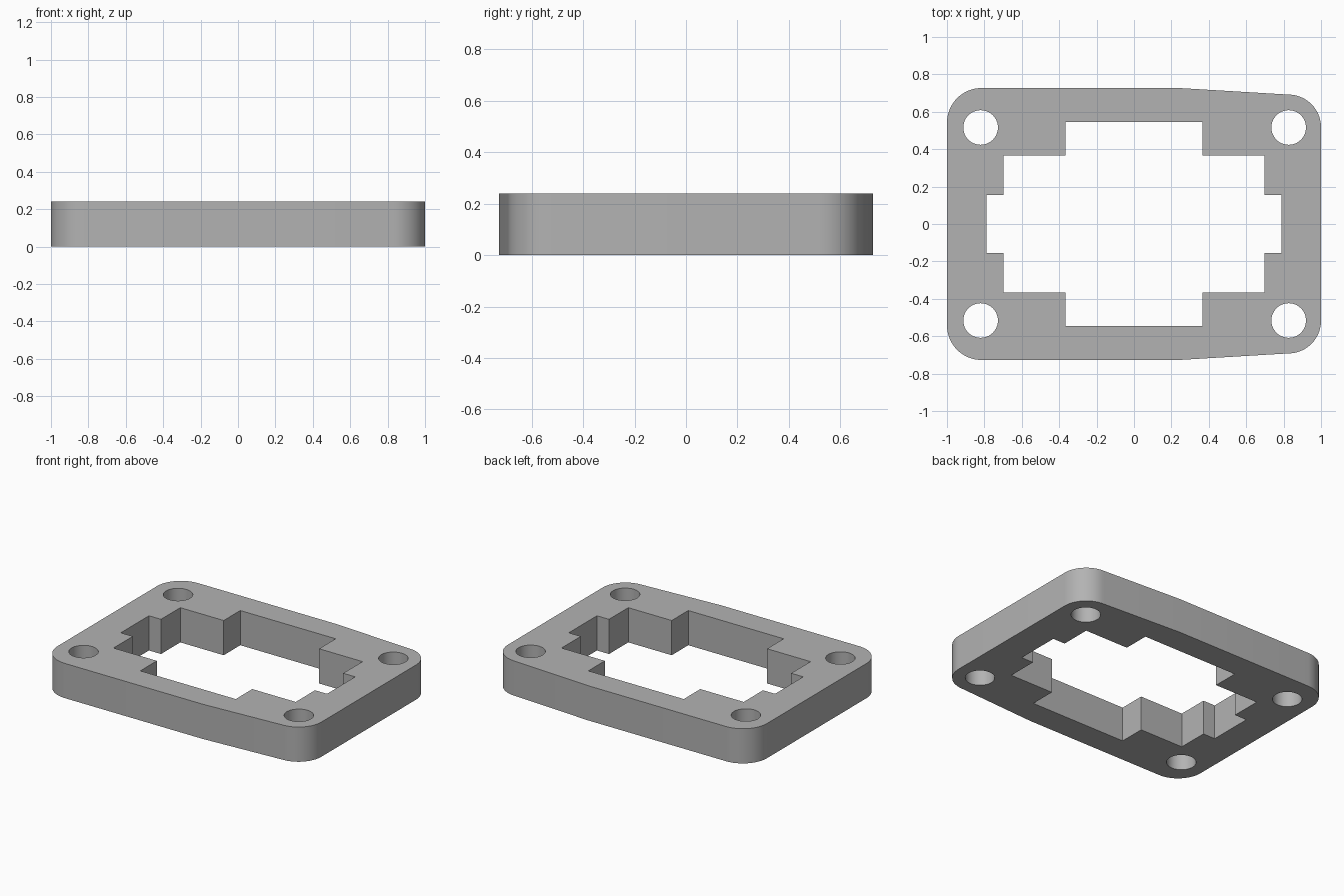
import bpy
import bmesh
from math import cos, sin, pi, radians

if "Cube" in bpy.data.objects:
    bpy.data.objects.remove(bpy.data.objects["Cube"])

HEIGHT = 0.24
HOLE_RADIUS = 0.0925
HOLE_X = (-0.82, 0.827)
HOLE_Y = 0.516


def arc(cx, cy, radius, start, end, steps):
    """Points along an arc, both ends included."""
    return [(cx + radius * cos(start + (end - start) * i / steps),
             cy + radius * sin(start + (end - start) * i / steps))
            for i in range(steps + 1)]


def mirror_y(points):
    """Close an upper half profile by mirroring it below the x axis."""
    return points + [(x, -y) for x, y in reversed(points)]


# Outer edge: rounded corners, with the sides tapering toward +x
outer = mirror_y(arc(0.825, 0.517, 0.175, 0, pi / 2, 16)
                 + [(0.24, 0.727)]
                 + arc(-0.815, 0.542, 0.185, pi / 2, pi, 16))

# Stepped central opening
half_steps = [(0.789, 0.154), (0.697, 0.154), (0.697, 0.365),
              (0.365, 0.365), (0.365, 0.546)]
opening = mirror_y(half_steps + [(-x, y) for x, y in reversed(half_steps)])

# Four bolt holes
holes = [arc(x, y, HOLE_RADIUS, 0, 2 * pi, 48)[:-1]
         for x in HOLE_X for y in (-HOLE_Y, HOLE_Y)]

# Fill the profile and extrude it into the plate
bm = bmesh.new()
edges = []
for loop in [outer, opening] + holes:
    verts = [bm.verts.new((x, y, 0)) for x, y in loop]
    edges += [bm.edges.new((a, b)) for a, b in zip(verts, verts[1:] + verts[:1])]
bmesh.ops.triangle_fill(bm, edges=edges, use_beauty=True)
raised = bmesh.ops.extrude_face_region(bm, geom=bm.faces[:], use_keep_orig=True)
top = [v for v in raised["geom"] if isinstance(v, bmesh.types.BMVert)]
bmesh.ops.translate(bm, verts=top, vec=(0, 0, HEIGHT))
bmesh.ops.recalc_face_normals(bm, faces=bm.faces[:])

mesh = bpy.data.meshes.new("spacer_plate")
bm.to_mesh(mesh)
bm.free()
plate = bpy.data.objects.new("spacer_plate", mesh)
bpy.context.collection.objects.link(plate)

# Plain grey finish
grey = bpy.data.materials.new("grey")
grey.use_nodes = True
colour = (0.45, 0.45, 0.45, 1)
grey.diffuse_color = colour
grey.node_tree.nodes["Principled BSDF"].inputs["Base Color"].default_value = colour
mesh.materials.append(grey)

bpy.context.view_layer.objects.active = plate
plate.select_set(True)
bpy.ops.object.shade_smooth_by_angle(angle=radians(30))
